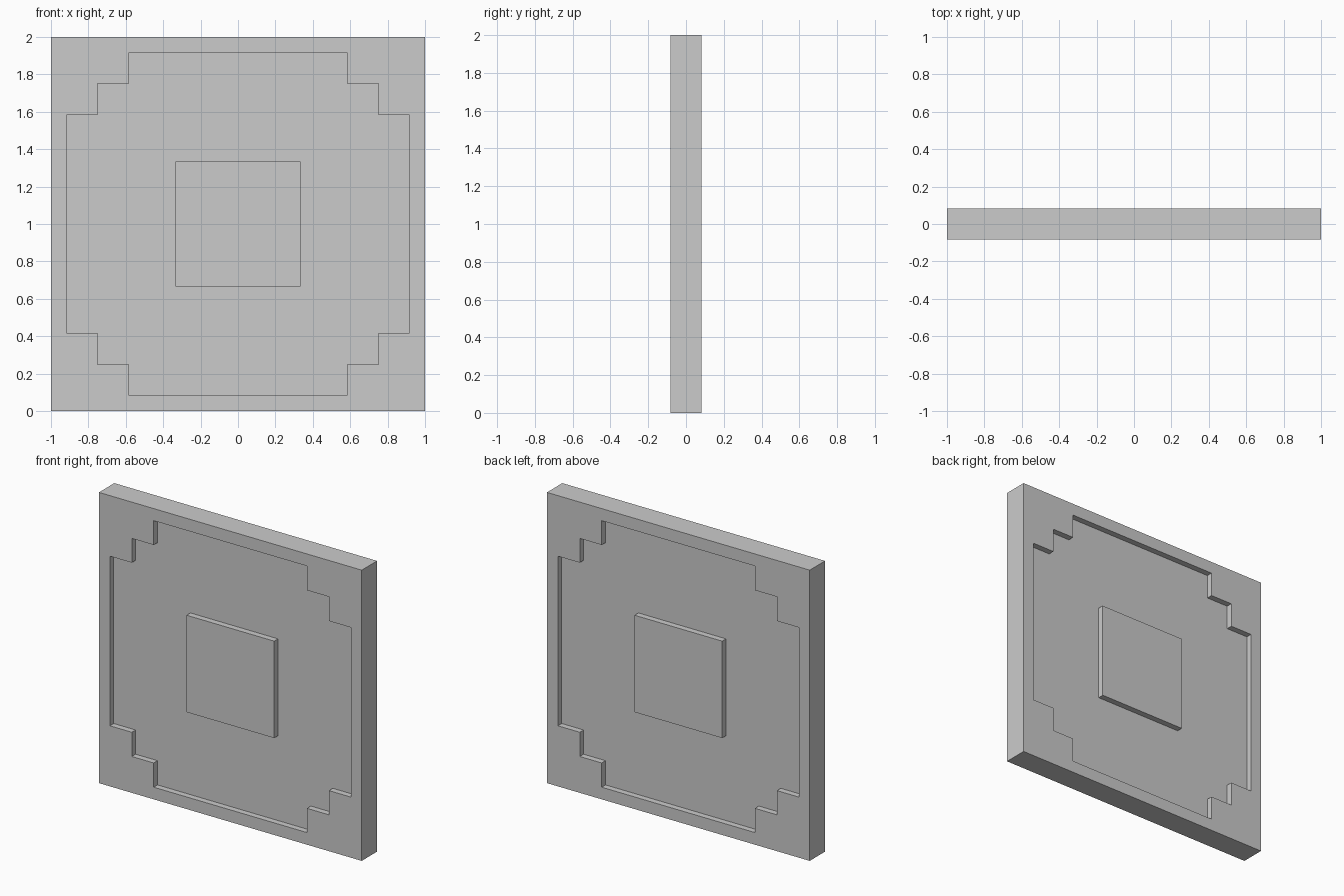
import bpy, bmesh

if "Cube" in bpy.data.objects:
    bpy.data.objects.remove(bpy.data.objects["Cube"])

HALF_T = 1 / 12      # half thickness of the slab
DEPTH = 1 / 24       # depth of the recess on each face

grey = bpy.data.materials.new("light grey")
grey.diffuse_color = (0.6, 0.6, 0.6, 1)
grey.use_nodes = True
grey.node_tree.nodes["Principled BSDF"].inputs["Base Color"].default_value = grey.diffuse_color

# Stepped outline of one corner, mirrored into all four quadrants
corner = [(11/12, 7/12), (9/12, 7/12), (9/12, 9/12), (7/12, 9/12), (7/12, 11/12)]
outline = (corner + [(-x, z) for x, z in reversed(corner)]
           + [(-x, -z) for x, z in corner]
           + [(x, -z) for x, z in reversed(corner)])


def square(h):
    return [(h, h), (-h, h), (-h, -h), (h, -h)]


def prism(name, points, y0, y1):
    """Extrude an x-z outline from y0 to y1."""
    bm = bmesh.new()
    face = bm.faces.new([bm.verts.new((x, y0, z + 1)) for x, z in points])
    new = bmesh.ops.extrude_face_region(bm, geom=[face])["geom"]
    bmesh.ops.translate(bm, vec=(0, y1 - y0, 0),
                        verts=[v for v in new if isinstance(v, bmesh.types.BMVert)])
    bmesh.ops.recalc_face_normals(bm, faces=bm.faces)
    mesh = bpy.data.meshes.new(name)
    bm.to_mesh(mesh)
    bm.free()
    mesh.materials.append(grey)
    obj = bpy.data.objects.new(name, mesh)
    bpy.context.collection.objects.link(obj)
    return obj


# Square slab
slab = prism("slab", square(1), -HALF_T, HALF_T)

# Stepped recess cut into front and back, leaving a raised centre square
for side, label in ((-1, "front"), (1, "back")):
    inner, outer = side * (HALF_T - DEPTH), side * (HALF_T + 0.1)
    cutter = prism(label + "_recess_cutter", outline, inner, outer)
    island = prism(label + "_centre_cutter", square(1/3),
                   side * (HALF_T - DEPTH - 0.02), outer + side * 0.1)
    for target, tool in ((cutter, island), (slab, cutter)):
        mod = target.modifiers.new("cut", 'BOOLEAN')
        mod.operation = 'DIFFERENCE'
        mod.solver = 'EXACT'
        mod.object = tool
    for helper in (cutter, island):
        helper.hide_render = True
        helper.display_type = 'WIRE'

# Apply the cuts and remove the helpers
bpy.context.view_layer.update()
graph = bpy.context.evaluated_depsgraph_get()
mesh = bpy.data.meshes.new_from_object(slab.evaluated_get(graph))
slab.modifiers.clear()
slab.data = mesh
for obj in list(bpy.data.objects):
    if obj.hide_render:
        bpy.data.objects.remove(obj)
